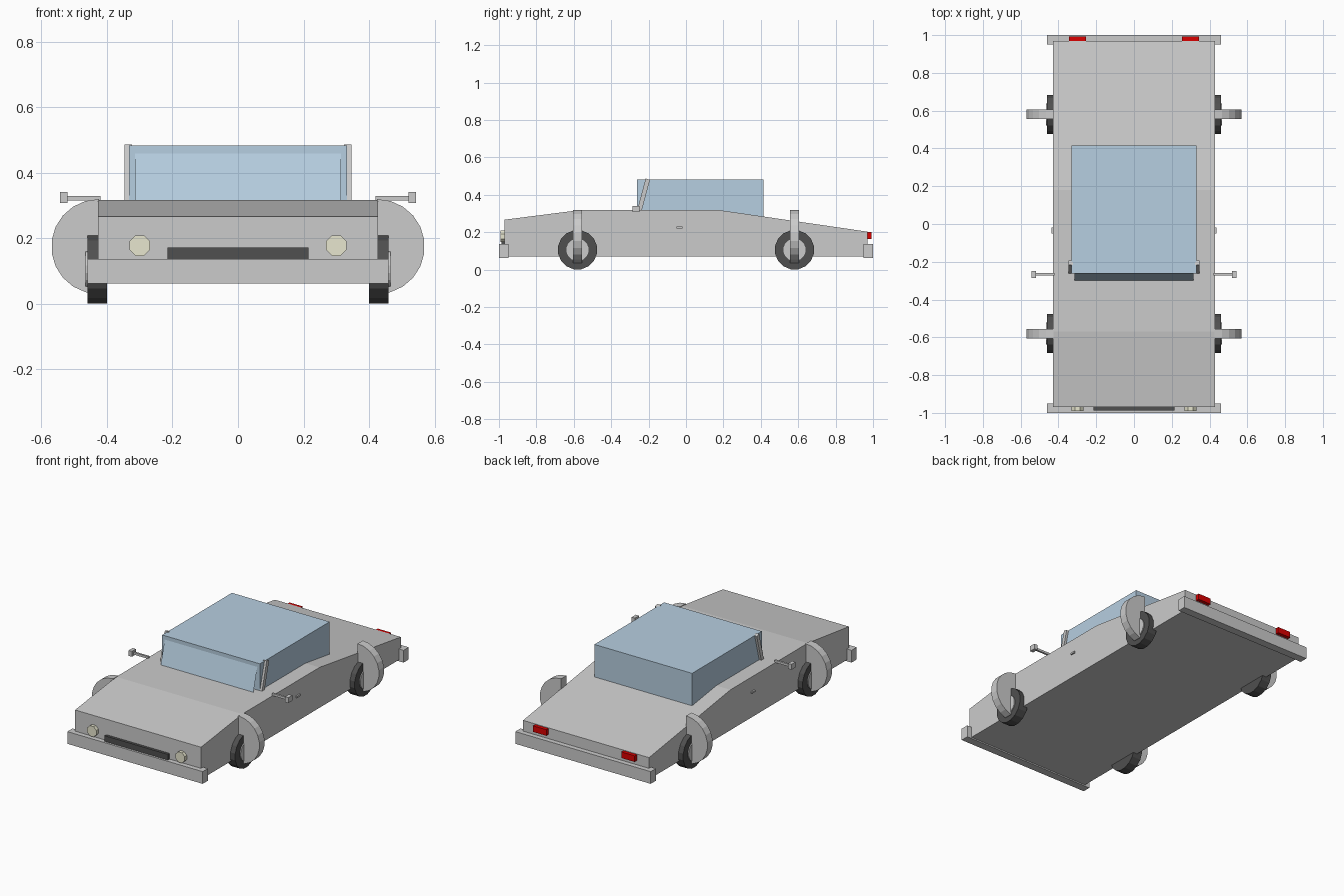
import bpy, bmesh, math
from mathutils import Matrix, Vector

if "Cube" in bpy.data.objects:
    bpy.data.objects.remove(bpy.data.objects["Cube"])


def material(name, color):
    m = bpy.data.materials.new(name)
    m.diffuse_color = (*color, 1)
    m.use_nodes = True
    m.node_tree.nodes["Principled BSDF"].inputs["Base Color"].default_value = m.diffuse_color
    return m


GLASS = material("glass_blue", (0.47, 0.62, 0.75))
RUBBER = material("rubber_black", (0.08, 0.08, 0.08))
CREAM = material("lamp_cream", (0.80, 0.79, 0.62))
RED = material("lamp_red", (0.70, 0.0, 0.0))


def finish(name, bm, mat=None):
    bmesh.ops.recalc_face_normals(bm, faces=bm.faces)
    me = bpy.data.meshes.new(name)
    bm.to_mesh(me)
    bm.free()
    ob = bpy.data.objects.new(name, me)
    bpy.context.collection.objects.link(ob)
    if mat:
        me.materials.append(mat)
    return ob


def box(name, lo, hi, mat=None, tilt=0):
    lo, hi = Vector(lo), Vector(hi)
    bm = bmesh.new()
    bmesh.ops.create_cube(bm, size=1, matrix=Matrix.Translation((lo + hi) / 2)
                          @ Matrix.Rotation(tilt, 4, 'X')
                          @ Matrix.Diagonal((*(hi - lo), 1)))
    return finish(name, bm, mat)


def cylinder(name, center, radius, depth, axis, sides, mat=None):
    rot = Matrix.Rotation(math.pi / 2, 4, 'Y' if axis == 'X' else 'X')
    spin = Matrix.Rotation(math.pi / sides, 4, 'Z')
    bm = bmesh.new()
    bmesh.ops.create_cone(bm, cap_ends=True, segments=sides, radius1=radius,
                          radius2=radius, depth=depth,
                          matrix=Matrix.Translation(center) @ rot @ spin)
    return finish(name, bm, mat)


def prism(name, points, offset, mat=None):
    bm = bmesh.new()
    face = bm.faces.new([bm.verts.new(p) for p in points])
    ext = bmesh.ops.extrude_face_region(bm, geom=[face])
    bmesh.ops.translate(bm, vec=offset,
                        verts=[v for v in ext["geom"] if isinstance(v, bmesh.types.BMVert)])
    if not any(len(f.verts) == len(points) and f is face for f in bm.faces):
        bm.faces.new([v for v in bm.verts][:len(points)])
    return finish(name, bm, mat)


def sided(s, a, b):
    return (min(s * a, s * b), max(s * a, s * b))


# Wedge-shaped body
profile = [(-0.97, 0.07), (-0.97, 0.267), (-0.57, 0.318),
           (0.18, 0.318), (0.97, 0.203), (0.97, 0.07)]
prism("body", [(-0.428, y, z) for y, z in profile], (0.856, 0, 0))

# Cabin and sloping windscreen
box("cabin", (-0.332, -0.262, 0.27), (0.332, 0.415, 0.483), GLASS)
bm = bmesh.new()
bm.faces.new([bm.verts.new(p) for p in
              [(-0.315, -0.302, 0.31), (0.315, -0.302, 0.31),
               (0.315, -0.26, 0.467), (-0.315, -0.26, 0.467)]])
finish("windscreen", bm, GLASS)

# Bumpers and grille
box("front_bumper", (-0.46, -1.0, 0.062), (0.46, -0.95, 0.137))
box("rear_bumper", (-0.46, 0.95, 0.062), (0.46, 1.0, 0.137))
box("grille", (-0.215, -0.987, 0.13), (0.215, -0.965, 0.172), RUBBER)

for s, side in ((-1, "left"), (1, "right")):
    # Lamps
    cylinder(side + "_headlight", (s * 0.30, -0.98, 0.178), 0.034, 0.022, 'Y', 8, CREAM)
    x0, x1 = sided(s, 0.255, 0.345)
    box(side + "_tail_light", (x0, 0.966, 0.163), (x1, 0.992, 0.2), RED)

    # Windscreen pillar
    x0, x1 = sided(s, 0.323, 0.346)
    box(side + "_pillar", (x0, -0.240, 0.303), (x1, -0.216, 0.487), tilt=math.radians(-15))

    # Wing mirror
    x0, x1 = sided(s, 0.42, 0.522)
    box(side + "_mirror_arm", (x0, -0.272, 0.316), (x1, -0.260, 0.330))
    x0, x1 = sided(s, 0.52, 0.543)
    box(side + "_mirror", (x0, -0.287, 0.308), (x1, -0.248, 0.341))

    # Door handle
    x0, x1 = sided(s, 0.42, 0.437)
    box(side + "_door_handle", (x0, -0.05, 0.22), (x1, -0.018, 0.231))

    # Wheels and half-disc fenders
    for y, end in ((-0.58, "front"), (0.58, "rear")):
        name = end + "_" + side
        cylinder(name + "_tire", (s * 0.43, y, 0.106), 0.106, 0.06, 'X', 16, RUBBER)
        cylinder(name + "_hub", (s * 0.434, y, 0.106), 0.06, 0.064, 'X', 16)
        arc = [math.pi * (i / 11 - 0.5) for i in range(12)]
        prism(name + "_fender",
              [(s * (0.425 + 0.145 * math.cos(a)), y - 0.025, 0.175 + 0.145 * math.sin(a))
               for a in arc], (0, 0.05, 0))
